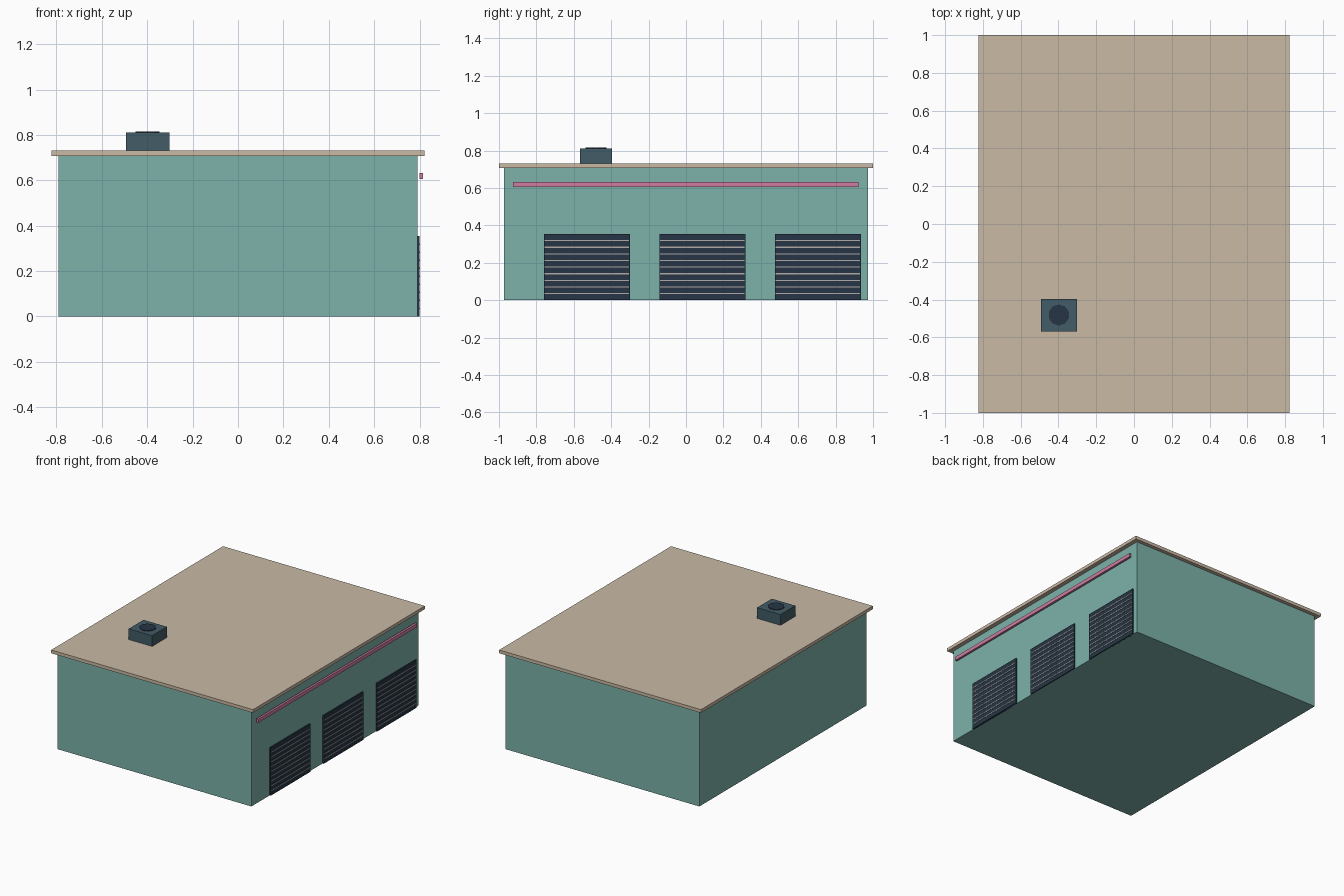
import bpy

if "Cube" in bpy.data.objects:
    bpy.data.objects.remove(bpy.data.objects["Cube"])


def material(name, r, g, b):
    m = bpy.data.materials.new(name)
    m.diffuse_color = [(c / 255) ** 2.2 for c in (r, g, b)] + [1]
    m.use_nodes = True
    m.node_tree.nodes["Principled BSDF"].inputs["Base Color"].default_value = m.diffuse_color
    return m


TEAL = material("teal_wall", 124, 176, 168)
TAN = material("tan_roof", 200, 184, 163)
DARK = material("dark_metal", 42, 56, 70)
SLATE = material("slate_metal", 68, 92, 102)
PINK = material("pink_trim", 205, 125, 160)
PALE = material("pale_line", 175, 170, 165)


def box(name, x, y, z, mat):
    """Box from (min, max) ranges on each axis."""
    bpy.ops.mesh.primitive_cube_add(
        size=1, location=[(a + b) / 2 for a, b in (x, y, z)])
    ob = bpy.context.object
    ob.name = name
    ob.scale = [b - a for a, b in (x, y, z)]
    bpy.ops.object.transform_apply(location=False, rotation=False, scale=True)
    ob.data.materials.append(mat)
    return ob


# Building and overhanging roof slab
box("walls", (-0.79, 0.79), (-0.973, 0.973), (0, 0.708), TEAL)
box("roof", (-0.822, 0.822), (-1, 1), (0.708, 0.732), TAN)

# Trim strip above the doors
box("trim_strip", (0.799, 0.815), (-0.925, 0.922), (0.605, 0.632), PINK)

# Roller doors with thin pale seams between the slats
DOOR_H, SLATS = 0.354, 10
for i, yc in enumerate((-0.53, 0.087, 0.705)):
    y0, y1 = yc - 0.23, yc + 0.23
    box(f"roller_door_{i + 1}", (0.78, 0.799), (y0, y1), (0, DOOR_H), DARK)
    for k in range(1, SLATS):
        z = k * DOOR_H / SLATS
        box(f"door_{i + 1}_seam_{k}", (0.79, 0.801), (y0 + 0.004, y1 - 0.004),
            (z - 0.003, z + 0.003), PALE)

# Rooftop ventilation unit with a round fan cap
box("vent_unit", (-0.493, -0.302), (-0.568, -0.396), (0.732, 0.811), SLATE)
bpy.ops.mesh.primitive_cylinder_add(
    vertices=10, radius=0.056, depth=0.012, location=(-0.398, -0.482, 0.81))
fan = bpy.context.object
fan.name = "vent_fan"
fan.data.materials.append(DARK)
